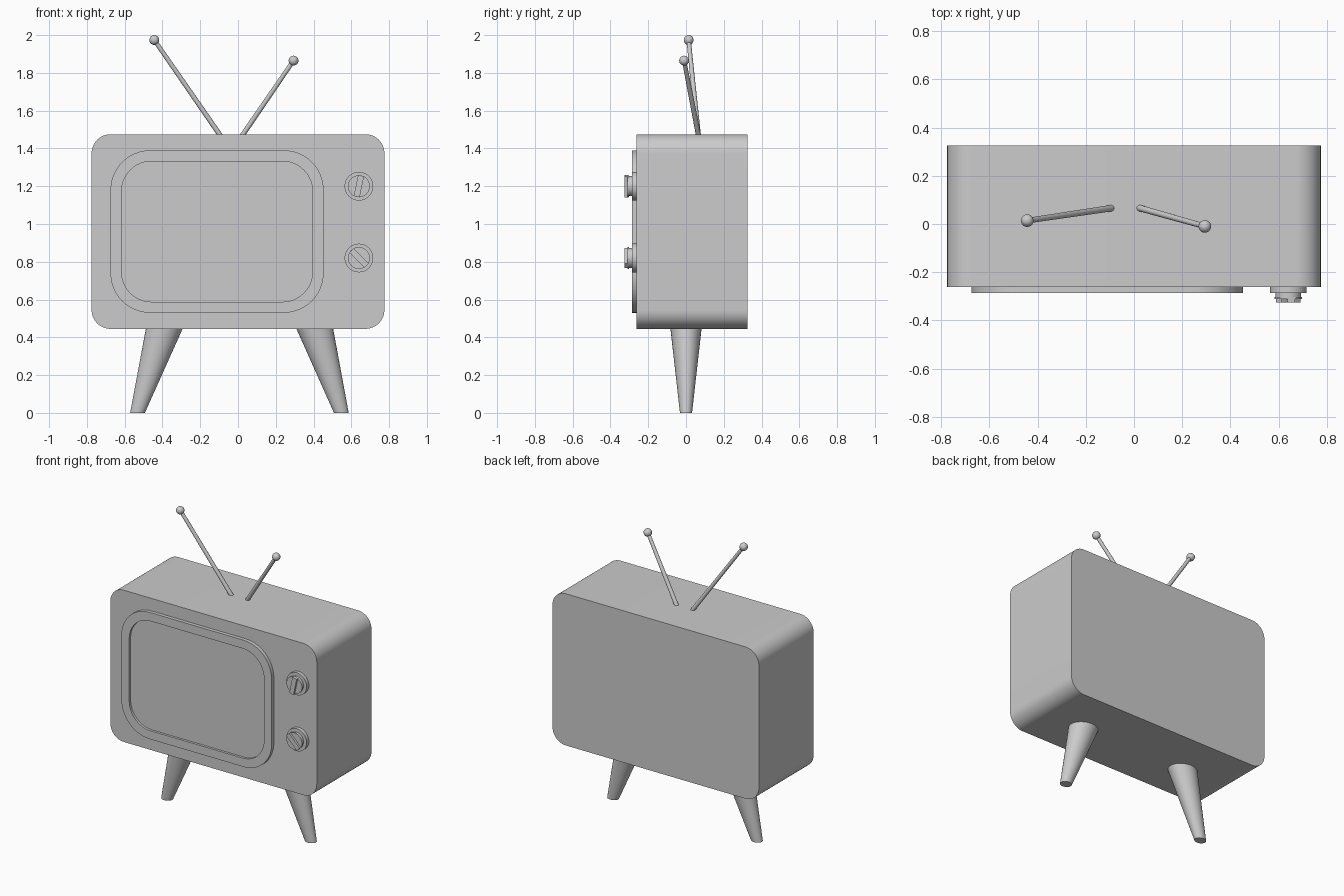
import bpy, bmesh, math
from mathutils import Vector

if "Cube" in bpy.data.objects:
    bpy.data.objects.remove(bpy.data.objects["Cube"])


def finish(bm, name, angle=35):
    bmesh.ops.recalc_face_normals(bm, faces=bm.faces)
    me = bpy.data.meshes.new(name)
    bm.to_mesh(me)
    bm.free()
    ob = bpy.data.objects.new(name, me)
    bpy.context.collection.objects.link(ob)
    bpy.ops.object.select_all(action='DESELECT')
    ob.select_set(True)
    bpy.context.view_layer.objects.active = ob
    bpy.ops.object.shade_smooth_by_angle(angle=math.radians(angle))
    return ob


def loft(name, rings):
    """Skin a list of closed point rings and cap both ends."""
    bm = bmesh.new()
    loops = [[bm.verts.new(p) for p in ring] for ring in rings]
    n = len(loops[0])
    for a, b in zip(loops, loops[1:]):
        for i in range(n):
            j = (i + 1) % n
            bm.faces.new((a[i], a[j], b[j], b[i]))
    bm.faces.new(loops[0])
    bm.faces.new(loops[-1])
    return finish(bm, name)


def rounded(x0, x1, z0, z1, r, y, seg=12):
    pts = []
    corners = [(x1 - r, z1 - r), (x0 + r, z1 - r), (x0 + r, z0 + r), (x1 - r, z0 + r)]
    for k, (cx, cz) in enumerate(corners):
        for i in range(seg + 1):
            a = math.pi / 2 * (k + i / seg)
            pts.append((cx + r * math.cos(a), y, cz + r * math.sin(a)))
    return pts


def circle(c, r, u, v, n=32):
    return [Vector(c) + r * (math.cos(2 * math.pi * i / n) * Vector(u)
            + math.sin(2 * math.pi * i / n) * Vector(v)) for i in range(n)]


# cabinet
loft("cabinet", [rounded(-.775, .775, .445, 1.475, .1, y) for y in (.325, -.262)])

# screen surround with recessed screen
outer = (-.675, .453, .53, 1.39, .21)
inner = (-.617, .395, .588, 1.332, .16)
loft("screen", [rounded(*outer, -.25), rounded(*outer, -.286),
                rounded(*inner, -.286), rounded(*inner, -.270)])

# control knobs: stepped disc plus raised grip bar
X, Y, Z = (1, 0, 0), (0, 1, 0), (0, 0, 1)
for label, z, tilt in (("upper", 1.2, 12), ("lower", .82, -45)):
    profile = [(.076, -.25), (.076, -.286), (.053, -.286), (.053, -.303),
               (.058, -.303), (.058, -.311)]
    loft(label + "_knob", [circle((.64, y, z), r, X, Z) for r, y in profile])
    t = math.radians(tilt)
    along = Vector((math.sin(t), 0, math.cos(t)))
    side = Vector((math.cos(t), 0, -math.sin(t)))
    loft(label + "_knob_grip",
         [[Vector((.64, y, z)) + along * a * .057 + side * b * .016
           for a, b in ((-1, -1), (1, -1), (1, 1), (-1, 1))] for y in (-.305, -.325)])

# splayed tapered legs, cut flat at the floor
for label, xt, xb in (("left", -.389, -.532), ("right", .405, .547)):
    loft(label + "_leg", [circle((xb, 0, 0), .032, (1.22, 0, 0), Y),
                          circle((xt, 0, .45), .083, (1.18, 0, 0), Y)])

# aerial rods with ball tips
for label, base, tip in (("left", (-.098, .065, 1.475), (-.443, .014, 1.974)),
                         ("right", (.027, .065, 1.475), (.294, -.01, 1.865))):
    base, tip = Vector(base), Vector(tip)
    d = (tip - base).normalized()
    u = d.cross(Vector(Y)).normalized()
    v = d.cross(u)
    loft(label + "_aerial", [circle(base - d * .03, .0135, u, v, 16),
                             circle(tip, .0115, u, v, 16)])
    bm = bmesh.new()
    bmesh.ops.create_uvsphere(bm, u_segments=24, v_segments=16, radius=.026)
    bmesh.ops.translate(bm, verts=bm.verts, vec=tip)
    finish(bm, label + "_aerial_tip")
